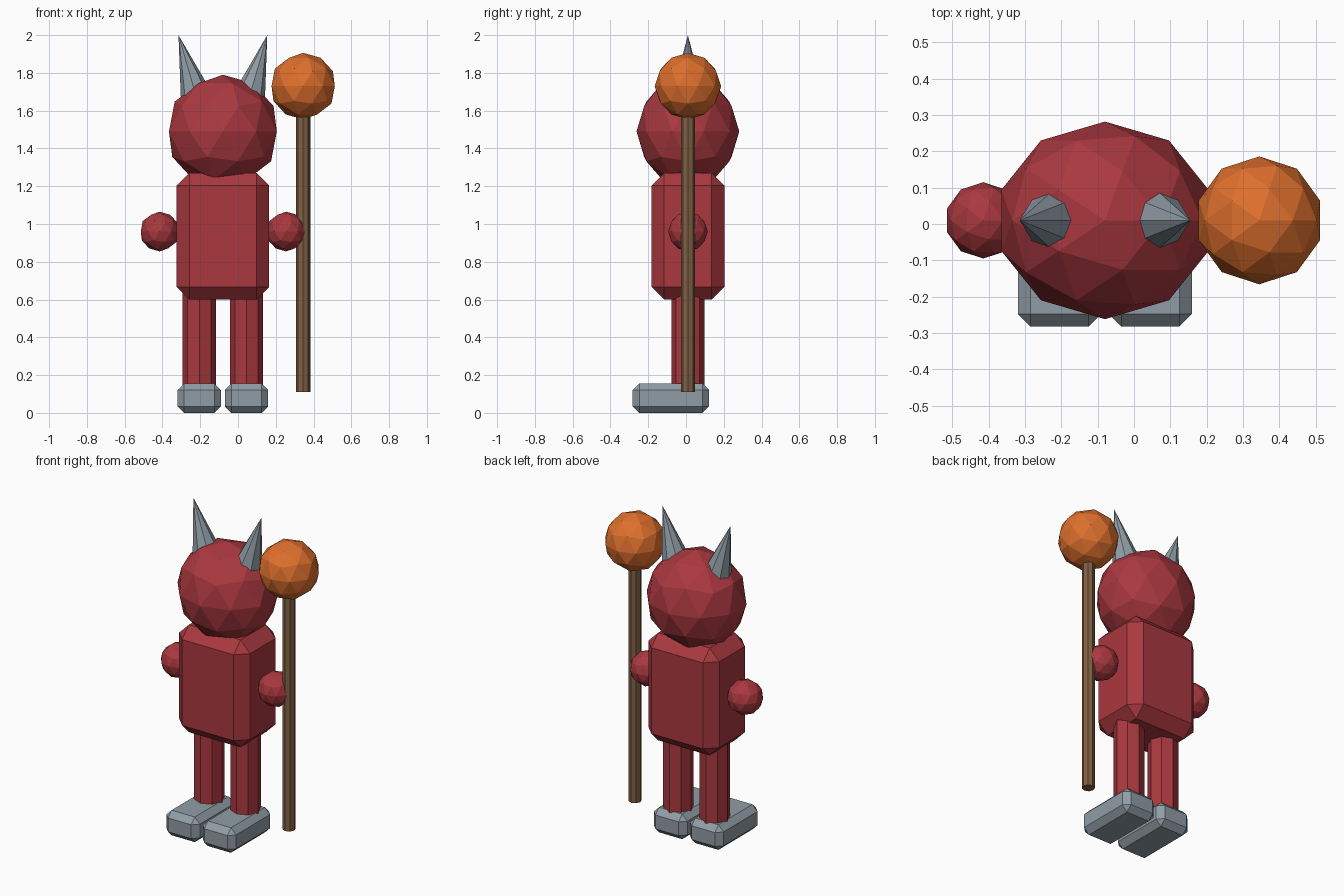
import bpy
import bmesh
import math
from mathutils import Matrix, Vector

if "Cube" in bpy.data.objects:
    bpy.data.objects.remove(bpy.data.objects["Cube"])

CX, CY = -0.08, 0.01  # body axis; the staff stands off to the right


def material(name, rgb):
    m = bpy.data.materials.new(name)
    m.diffuse_color = (*rgb, 1)
    m.use_nodes = True
    m.node_tree.nodes["Principled BSDF"].inputs["Base Color"].default_value = m.diffuse_color
    return m


RED = material("red", (0.40, 0.040, 0.050))
GREY = material("grey", (0.28, 0.335, 0.38))
ORANGE = material("orange", (0.73, 0.16, 0.026))
BROWN = material("brown", (0.22, 0.12, 0.058))


def finish(bm, name, mat, loc):
    me = bpy.data.meshes.new(name)
    bmesh.ops.recalc_face_normals(bm, faces=bm.faces)
    bm.to_mesh(me)
    bm.free()
    me.materials.append(mat)
    ob = bpy.data.objects.new(name, me)
    ob.location = loc
    bpy.context.collection.objects.link(ob)
    return ob


def ball(name, mat, loc, radii):
    bm = bmesh.new()
    bmesh.ops.create_icosphere(bm, subdivisions=2, radius=1,
                               matrix=Matrix.Diagonal((*radii, 1)))
    return finish(bm, name, mat, loc)


def chamfered_box(name, mat, loc, size, width):
    bm = bmesh.new()
    bmesh.ops.create_cube(bm, size=1, matrix=Matrix.Diagonal((*size, 1)))
    bmesh.ops.bevel(bm, geom=bm.edges[:], offset=width, segments=1,
                    profile=0.5, affect='EDGES')
    return finish(bm, name, mat, loc)


def rod(name, mat, base, top, r_base, r_top):
    # Eight-sided cylinder or cone between two points
    base, top = Vector(base), Vector(top)
    axis = top - base
    tilt = Matrix.Rotation(math.atan2(axis.x, axis.z), 4, 'Y')
    bm = bmesh.new()
    bmesh.ops.create_cone(bm, cap_ends=True, segments=8, radius1=r_base,
                          radius2=r_top, depth=axis.length, matrix=tilt)
    bmesh.ops.remove_doubles(bm, verts=bm.verts, dist=1e-5)
    return finish(bm, name, mat, (base + top) / 2)


# Body and head
chamfered_box("torso", RED, (CX, CY, 0.935), (0.49, 0.385, 0.67), 0.067)
ball("head", RED, (CX, CY, 1.49), (0.30, 0.272, 0.30))

# Paired limbs and horns
for side, s in (("left", -1), ("right", 1)):
    leg_x = CX + s * 0.125
    rod(side + "_leg", RED, (leg_x, CY, 0.1), (leg_x, CY, 0.65), 0.0875, 0.0875)
    chamfered_box(side + "_foot", GREY, (leg_x, -0.08, 0.078),
                  (0.23, 0.405, 0.156), 0.035)
    ball(side + "_hand", RED, (CX + s * 0.335, CY, 0.96), (0.105,) * 3)
    rod(side + "_horn", GREY, (CX + s * 0.135, CY, 1.655),
        (CX + s * 0.235, CY, 2.0), 0.09, 0)

# Staff with round tip
rod("staff_pole", BROWN, (0.345, CY, 0.11), (0.345, CY, 1.7), 0.0375, 0.0375)
ball("staff_orb", ORANGE, (0.345, CY, 1.73), (0.176,) * 3)
